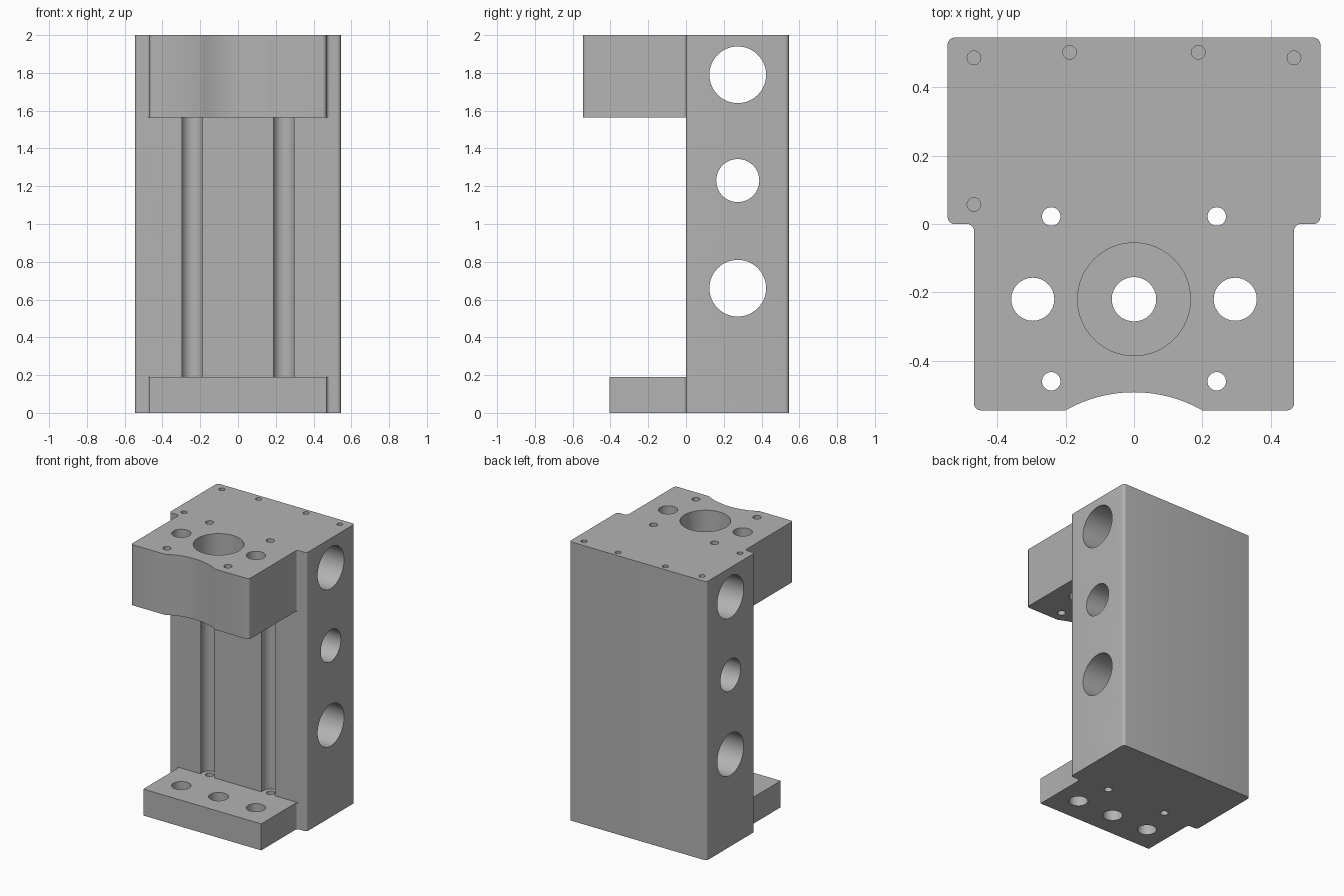
import bpy
import bmesh
from math import cos, sin, pi
from mathutils import Vector, Matrix

cube = bpy.data.objects.get("Cube")
if cube:
    bpy.data.objects.remove(cube, do_unlink=True)

steel = bpy.data.materials.new("machined grey")
steel.use_nodes = True
GREY = (0.45, 0.45, 0.45, 1)
steel.diffuse_color = GREY
steel.node_tree.nodes["Principled BSDF"].inputs["Base Color"].default_value = GREY


def rounded(points, steps=6):
    """Outline whose (x, y, radius) right-angle corners become arcs."""
    out = []
    for i, (x, y, r) in enumerate(points):
        p = Vector((x, y))
        if not r:
            out.append(p)
            continue
        a = (Vector(points[i - 1][:2]) - p).normalized() * r
        b = (Vector(points[(i + 1) % len(points)][:2]) - p).normalized() * r
        for k in range(steps + 1):
            t = k / steps * pi / 2
            out.append(p + a * (1 - sin(t)) + b * (1 - cos(t)))
    return out


def mirrored(half):
    return half + [(-x, y, r) for x, y, r in reversed(half)]


def new_object(name, bm):
    bmesh.ops.recalc_face_normals(bm, faces=bm.faces)
    mesh = bpy.data.meshes.new(name)
    bm.to_mesh(mesh)
    bm.free()
    mesh.materials.append(steel)
    ob = bpy.data.objects.new(name, mesh)
    bpy.context.collection.objects.link(ob)
    return ob


def slab(name, outline, z0, z1):
    bm = bmesh.new()
    face = bm.faces.new([bm.verts.new((p.x, p.y, z0)) for p in outline])
    top = bmesh.ops.extrude_face_region(bm, geom=[face])["geom"]
    bmesh.ops.translate(bm, vec=(0, 0, z1 - z0),
                        verts=[v for v in top if isinstance(v, bmesh.types.BMVert)])
    return new_object(name, bm)


def cylinder(name, centre, radius, length, axis="Z", segments=32):
    turn = Matrix.Rotation(pi / 2, 4, "Y") if axis == "X" else Matrix()
    bm = bmesh.new()
    bmesh.ops.create_cone(bm, cap_ends=True, segments=segments, radius1=radius,
                          radius2=radius, depth=length,
                          matrix=Matrix.Translation(centre) @ turn)
    return new_object(name, bm)


def combine(body, other, operation):
    mod = body.modifiers.new(other.name, "BOOLEAN")
    mod.operation = operation
    mod.solver = "EXACT"
    mod.object = other
    bpy.context.view_layer.objects.active = body
    bpy.ops.object.modifier_apply(modifier=mod.name)
    bpy.data.objects.remove(other, do_unlink=True)


W, R, ARM, FOOT_TOP, HEAD_BASE = 0.545, 0.02, 0.468, 0.19, 1.565

# Column with rounded upright edges
body = slab("column_bracket", rounded(mirrored([(W, W, R), (W, 0, R)])), 0, 2)

# Head and foot, flared where they meet the column
flare = [(0.51, 0.1, 0), (0.51, 0, 0), (ARM, 0, R)]
head = slab("head", rounded(mirrored(flare + [(ARM, -W, R)])), HEAD_BASE, 2)
foot = slab("foot", rounded(mirrored(flare + [(ARM, -0.405, 0)])), 0, FOOT_TOP)
combine(body, head, "UNION")
combine(body, foot, "UNION")

# Shallow curved relief in the head front
combine(body, cylinder("front_relief", (0, -0.897, 1.8), 0.405, 0.6, segments=96), "DIFFERENCE")

# Upright bores: large head bore, shaft holes, rod holes
combine(body, cylinder("head_bore", (0, -0.22, 1.8), 0.165, 0.6, segments=64), "DIFFERENCE")
combine(body, cylinder("centre_hole", (0, -0.22, 0.2), 0.065, 0.6), "DIFFERENCE")
for s in (-1, 1):
    combine(body, cylinder("shaft_hole", (s * 0.296, -0.22, 1), 0.063, 2.4), "DIFFERENCE")
    combine(body, cylinder("rod_hole", (s * 0.242, 0.022, 1), 0.027, 2.4), "DIFFERENCE")
    combine(body, cylinder("head_hole", (s * 0.242, -0.46, 1.8), 0.027, 0.6), "DIFFERENCE")
    # Round grooves down the column front
    combine(body, cylinder("groove", (s * 0.242, 0.022, (FOOT_TOP + HEAD_BASE) / 2),
                           0.058, HEAD_BASE - FOOT_TOP), "DIFFERENCE")

# Cross holes through the column
for z, r in ((1.79, 0.15), (1.23, 0.114), (0.66, 0.15)):
    combine(body, cylinder("cross_hole", (0, 0.274, z), r, 1.4, "X", 64), "DIFFERENCE")

# Blind screw holes in the top
for x, y in ((ARM, 0.486), (-ARM, 0.486), (0.188, 0.502), (-0.188, 0.502), (-ARM, 0.057)):
    combine(body, cylinder("screw_hole", (x, y, 2), 0.02, 0.3, segments=24), "DIFFERENCE")

# Smooth the curved walls, keep machined edges sharp
bpy.ops.object.select_all(action="DESELECT")
body.select_set(True)
bpy.context.view_layer.objects.active = body
bpy.ops.object.shade_smooth_by_angle(angle=pi / 6)
